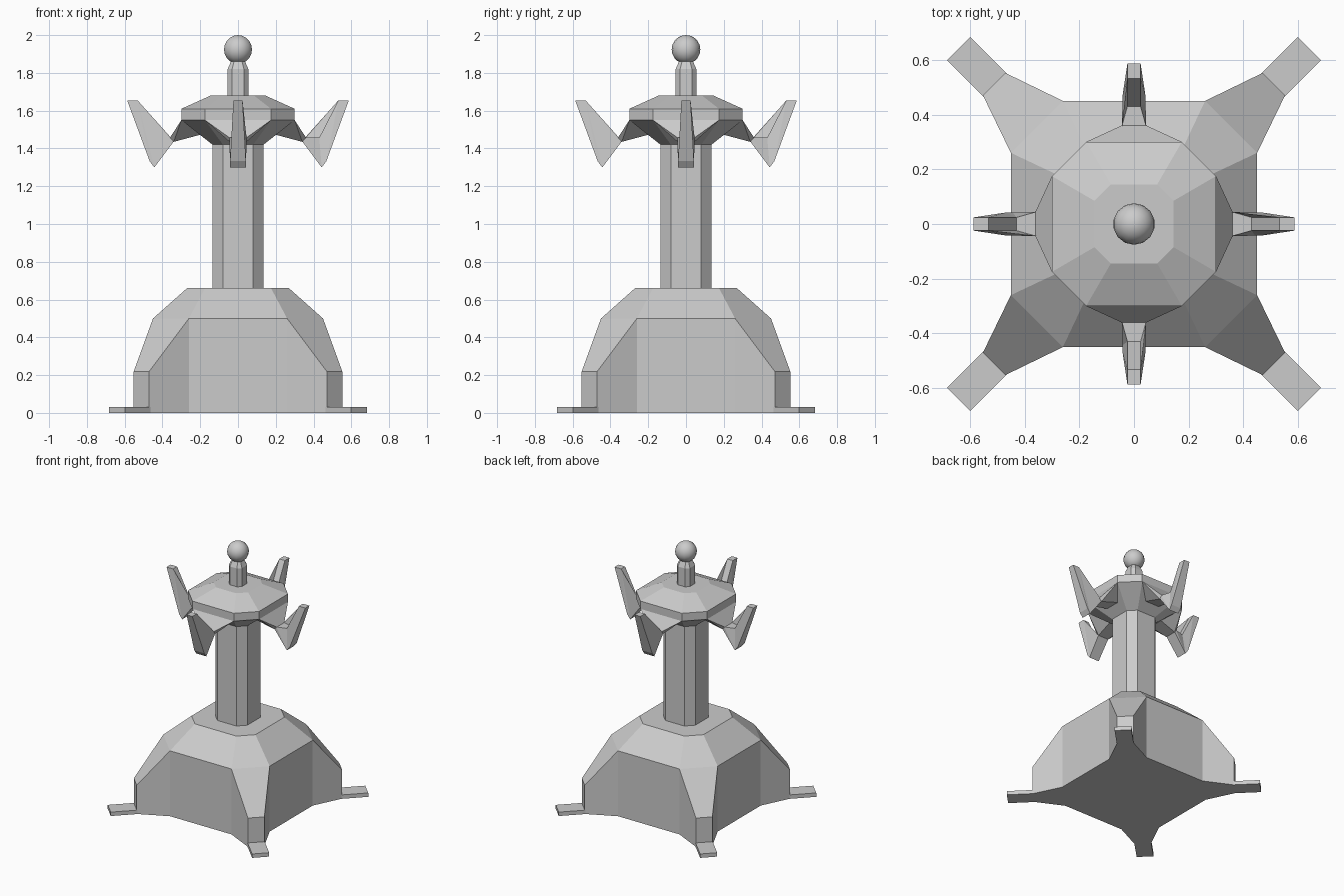
import bpy, bmesh, math
from mathutils import Matrix, Vector

if "Cube" in bpy.data.objects:
    bpy.data.objects.remove(bpy.data.objects["Cube"])


def finish(name, bm):
    bmesh.ops.recalc_face_normals(bm, faces=bm.faces)
    me = bpy.data.meshes.new(name)
    bm.to_mesh(me)
    bm.free()
    ob = bpy.data.objects.new(name, me)
    bpy.context.collection.objects.link(ob)
    return ob


def four_corners(points):
    """Repeat one corner's (x, y, z) points around the four quarters."""
    return [Matrix.Rotation(k * math.pi / 2, 3, 'Z') @ Vector(p)
            for k in range(4) for p in points]


def octagon(a, b, z):
    """Chamfered square: half width a, half flat side b."""
    return four_corners([(a, b, z), (b, a, z)])


def loft(name, rings):
    """Skin equal-length rings and cap both ends."""
    bm = bmesh.new()
    vs = [[bm.verts.new(p) for p in r] for r in rings]
    n = len(rings[0])
    for lo, hi in zip(vs, vs[1:]):
        for i in range(n):
            j = (i + 1) % n
            bm.faces.new((lo[i], lo[j], hi[j], hi[i]))
    bm.faces.new(vs[0][::-1])
    bm.faces.new(vs[-1])
    return finish(name, bm)


def turned(name, build):
    """Four copies of a part around the z axis."""
    for k in range(4):
        bm = bmesh.new()
        build(bm)
        bm.transform(Matrix.Rotation(k * math.pi / 2, 4, 'Z'))
        finish(f"{name}_{k + 1}", bm)


# Base body: square with four diagonal buttresses, sloped shoulders
plan = [(.45, .26, .5), (.552, .47, .22), (.47, .552, .22), (.26, .45, .5)]
bm = bmesh.new()
low = [bm.verts.new((p.x, p.y, 0)) for p in four_corners(plan)]
mid = [bm.verts.new(p) for p in four_corners(plan)]
top = [bm.verts.new(p) for p in octagon(.27, .175, .66)]
for i in range(16):
    j = (i + 1) % 16
    bm.faces.new((low[i], low[j], mid[j], mid[i]))
for k in range(4):
    m, t = mid[4 * k:4 * k + 4], top[2 * k:2 * k + 2]
    bm.faces.new(m)
    bm.faces.new((m[0], m[3], t[1], t[0]))
    bm.faces.new((m[3], mid[(4 * k + 4) % 16], top[(2 * k + 2) % 8], t[1]))
bm.faces.new(top)
bm.faces.new(low[::-1])
finish("base_body", bm)


# Flat feet at the buttress ends
def foot(bm):
    pts = [(.44, .525), (.525, .44), (.683, .598), (.598, .683)]
    f = bm.faces.new([bm.verts.new((x, y, 0)) for x, y in pts])
    r = bmesh.ops.extrude_face_region(bm, geom=[f])
    bm.faces.new([v for v in f.verts]) if not f.is_valid else None
    bmesh.ops.translate(bm, vec=(0, 0, .03),
                        verts=[g for g in r["geom"] if isinstance(g, bmesh.types.BMVert)])


turned("foot", foot)

# Column
loft("column", [octagon(.135, .08, .65), octagon(.135, .08, 1.43)])

# Head plate with sloped top and underside
head = loft("head_plate", [octagon(.135, .08, 1.42), octagon(.3, .175, 1.55),
                           octagon(.3, .175, 1.61), octagon(.145, .085, 1.68)])


# Brackets that carry the prongs
def bracket(bm):
    for s in (-1, 1):
        for x, w, z in [(.3, .175, 1.55), (.36, .045, 1.457),
                        (.34, .045, 1.435), (.19, .06, 1.475)]:
            bm.verts.new((x, s * w, z))
    bmesh.ops.convex_hull(bm, input=bm.verts)


turned("prong_bracket", bracket)


# Hooked prongs: side profile with a half width per point
def prong(bm):
    prof = [(.34, .045, 1.437), (.443, .042, 1.30), (.468, .042, 1.333),
            (.587, .024, 1.655), (.532, .024, 1.655), (.43, .024, 1.457),
            (.355, .045, 1.457)]
    a = [bm.verts.new((x, -w, z)) for x, w, z in prof]
    b = [bm.verts.new((x, w, z)) for x, w, z in prof]
    n = len(prof)
    for i in range(n):
        j = (i + 1) % n
        bm.faces.new((a[i], a[j], b[j], b[i]))
    bm.faces.new(a[::-1])
    bm.faces.new(b)
    bmesh.ops.triangulate(bm, faces=[f for f in bm.faces if len(f.verts) > 4])


turned("prong", prong)

# Neck and ball finial
loft("neck", [octagon(.055, .031, 1.66), octagon(.055, .031, 1.82),
              octagon(.035, .02, 1.865)])
bm = bmesh.new()
bmesh.ops.create_uvsphere(bm, u_segments=14, v_segments=10, radius=.076)
bm.transform(Matrix.Translation((0, 0, 1.924)))
for f in bm.faces:
    f.smooth = True
finish("ball_finial", bm)
